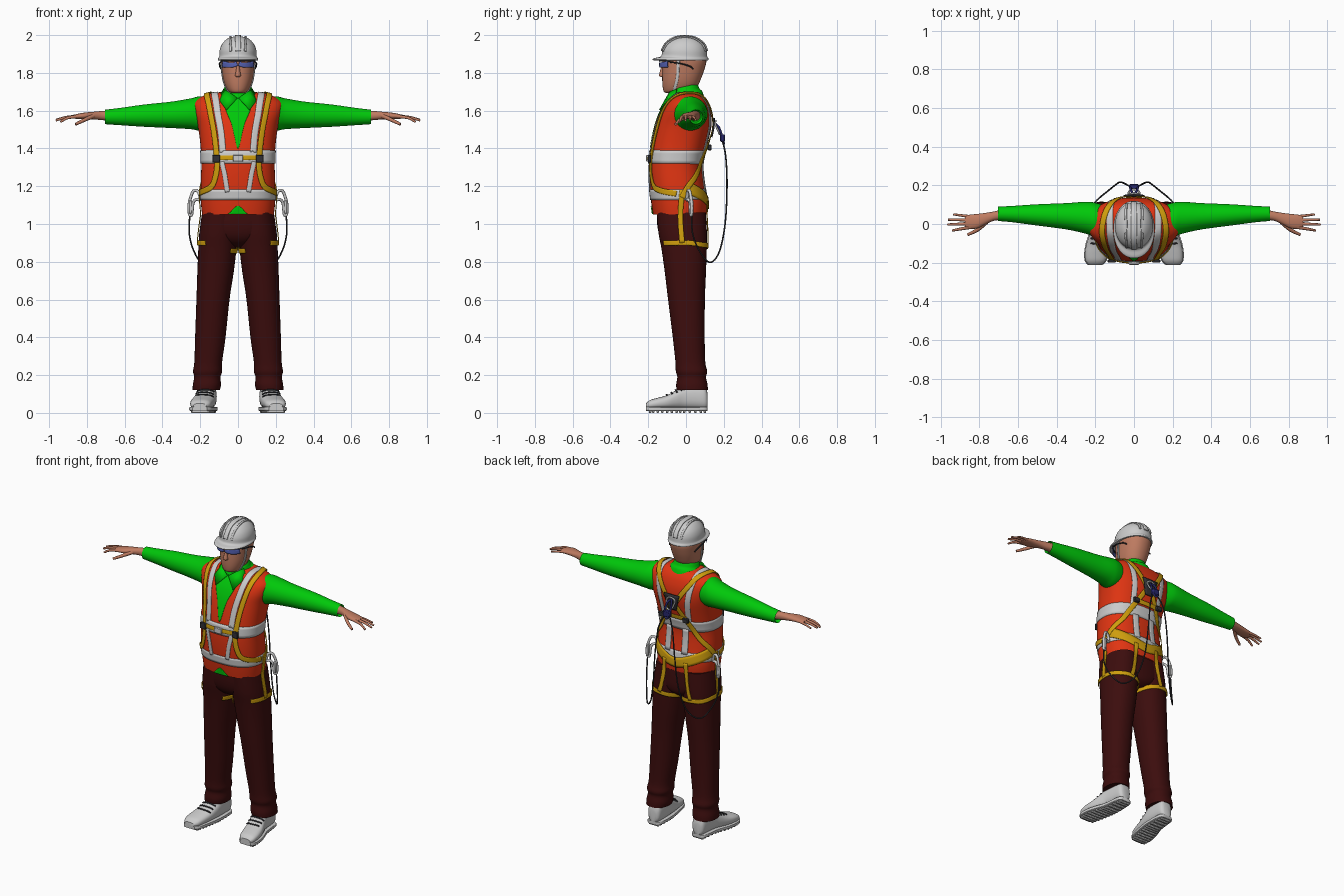
import bpy, bmesh, math
from mathutils import Vector
from mathutils.bvhtree import BVHTree

def material(name, r, g, b):
    m = bpy.data.materials.new(name)
    m.diffuse_color = (r, g, b, 1)
    return m

ORANGE = material("orange", .75, .035, .006)
GREEN = material("green", 0, .58, .003)
MAROON = material("maroon", .045, .004, .004)
YELLOW = material("yellow", .62, .34, .004)
SKIN = material("skin", .52, .2, .12)
DARK = material("dark", .03, .03, .035)
NAVY = material("navy", .02, .02, .15)
LENS = material("lens", .09, .12, .45)
SIDES = ((1, "left_"), (-1, "right_"))

def smooth(pts, k=5, closed=False):
    """Catmull-Rom interpolation of tuples"""
    n, out = len(pts), []
    for i in range(n if closed else n - 1):
        q = [pts[j % n] if closed else pts[max(0, min(n - 1, j))] for j in range(i - 1, i + 3)]
        for s in range(k):
            t = s / k
            out.append(tuple(.5 * (2 * b + (c - a) * t + (2 * a - 5 * b + 4 * c - d) * t * t
                                   + (3 * b - a - 3 * c + d) * t ** 3) for a, b, c, d in zip(*q)))
    return out if closed else out + [tuple(pts[-1])]

def mk(name, verts, faces, mat=None, angle=40):
    me = bpy.data.meshes.new(name)
    me.from_pydata([tuple(v) for v in verts], [], faces)
    bm = bmesh.new()
    bm.from_mesh(me)
    bmesh.ops.recalc_face_normals(bm, faces=bm.faces)
    bm.to_mesh(me)
    bm.free()
    for p in me.polygons:
        p.use_smooth = True
    me.set_sharp_from_angle(angle=math.radians(angle))
    if mat:
        me.materials.append(mat)
    ob = bpy.data.objects.new(name, me)
    bpy.context.collection.objects.link(ob)
    return ob

def loft(name, rows, axis, mat=None, p=2.2, n=36, s=1, k=4, tilt=0):
    """rows of (position, a0, a1, b0, b1) bounding superelliptic sections along an axis"""
    rows, V = smooth(rows, k), []
    for t, a0, a1, b0, b1 in rows:
        for i in range(n):
            u = 2 * math.pi * i / n
            c, d = math.cos(u), math.sin(u)
            a = (a0 + a1) / 2 + (a1 - a0) / 2 * math.copysign(abs(c) ** (2 / p), c)
            b = (b0 + b1) / 2 + (b1 - b0) / 2 * math.copysign(abs(d) ** (2 / p), d)
            x, y, z = {'x': (t, a, b), 'y': (a, t, b), 'z': (a, b, t + tilt * b)}[axis]
            V.append((s * x, y, z))
    F = [(r * n + i, r * n + (i + 1) % n, (r + 1) * n + (i + 1) % n, (r + 1) * n + i)
         for r in range(len(rows) - 1) for i in range(n)]
    F += [tuple(range(n)), tuple(range(len(V) - n, len(V)))]
    return mk(name, V, F, mat)

def sym(rows):
    """(z, half width, front y, back y) to loft rows"""
    return [(z, -w, w, f, b) for z, w, f, b in rows]

def surface(*obs):
    V, F = [], []
    for o in obs:
        k = len(V)
        V += [v.co.copy() for v in o.data.vertices]
        F += [[i + k for i in p.vertices] for p in o.data.polygons]
    return BVHTree.FromPolygons(V, F)

def strap(name, pts, w, mat, bvh, off=.004, closed=False, thick=.004, s=1, k=6, m=4):
    """ribbon laid on a surface"""
    w = w if isinstance(w, tuple) else (w, w)
    P = [bvh.find_nearest(Vector(p))[:2] for p in smooth([(s * x, y, z) for x, y, z in pts], k, closed)]
    L, V = len(P), []
    for i, (p, nrm) in enumerate(P):
        a, b = (P[i - 1][0], P[(i + 1) % L][0]) if closed else (P[max(0, i - 1)][0], P[min(L - 1, i + 1)][0])
        side = nrm.cross(b - a).normalized()
        wi = w[0] + (w[1] - w[0]) * i / (L - 1)
        for j in range(m + 1):
            co, nn = bvh.find_nearest(p + side * wi * (j / m - .5) + nrm * .01)[:2]
            V.append(co + nn * off)
    F = [(i * (m + 1) + j, i * (m + 1) + j + 1, (i + 1) % L * (m + 1) + j + 1, (i + 1) % L * (m + 1) + j)
         for i in range(L if closed else L - 1) for j in range(m)]
    ob = mk(name, V, F, mat)
    mod = ob.modifiers.new("thickness", 'SOLIDIFY')
    mod.thickness, mod.offset = thick, 0
    return ob

def tube(name, pts, r, mat=None, s=1, closed=False, end=1, k=6):
    cu = bpy.data.curves.new(name, 'CURVE')
    cu.dimensions, cu.bevel_depth, cu.bevel_resolution, cu.use_fill_caps = '3D', r, 3, True
    P = smooth(pts, k, closed)
    sp = cu.splines.new('POLY')
    sp.points.add(len(P) - 1)
    for i, (x, y, z) in enumerate(P):
        sp.points[i].co = (s * x, y, z, 1)
        sp.points[i].radius = 1 + (end - 1) * i / len(P)
    sp.use_cyclic_u, sp.use_smooth = closed, True
    if mat:
        cu.materials.append(mat)
    bpy.context.collection.objects.link(bpy.data.objects.new(name, cu))

def box(name, c, d, mat=None):
    V = [(c[0] + i * d[0] / 2, c[1] + j * d[1] / 2, c[2] + k * d[2] / 2)
         for i in (-1, 1) for j in (-1, 1) for k in (-1, 1)]
    ob = mk(name, V, [(0, 1, 3, 2), (4, 5, 7, 6), (0, 1, 5, 4), (2, 3, 7, 6), (0, 2, 6, 4), (1, 3, 7, 5)], mat)
    mod = ob.modifiers.new("bevel", 'BEVEL')
    mod.width = min(d) * .2

# Vest, shirt collar and trousers
vest = loft("vest", sym([(1.05, .19, -.175, .11), (1.12, .197, -.185, .113), (1.22, .197, -.195, .097),
    (1.32, .194, -.197, .09), (1.42, .199, -.186, .113), (1.52, .213, -.165, .135), (1.59, .234, -.14, .132),
    (1.64, .236, -.11, .117), (1.67, .2, -.085, .1), (1.69, .15, -.065, .08), (1.70, .08, -.05, .07)]),
    'z', ORANGE, 2.4, 56)
loft("shirt_collar", sym([(1.655, .115, -.1, .095), (1.685, .1, -.09, .085), (1.70, .083, -.085, .072),
    (1.725, .073, -.082, .062), (1.727, .066, -.075, .055), (1.70, .062, -.07, .05)]), 'z', GREEN, 2, tilt=.22)
hips = loft("trouser_hips", sym([(1.08, .183, -.155, .1), (1, .192, -.153, .108), (.94, .17, -.14, .11),
    (.9, .1, -.11, .1), (.875, .05, -.06, .07)]), 'z', MAROON, 2.4)
body = [vest, hips]
for s, side in SIDES:
    body.append(loft(side + "trouser_leg", [(1.06, 0, .19, -.155, .105), (.95, .002, .205, -.145, .11),
        (.87, .008, .21, -.13, .11), (.75, .022, .215, -.113, .106), (.6, .045, .22, -.095, .1),
        (.4, .066, .227, -.07, .099), (.27, .084, .231, -.056, .102), (.22, .084, .238, -.054, .112),
        (.19, .093, .232, -.046, .106), (.15, .09, .239, -.052, .114), (.12, .096, .24, -.05, .116)],
        'z', MAROON, 2.2, s=s))
    # Sleeve, hand and fingers
    loft(side + "sleeve", [(.13, -.05, .09, 1.51, 1.66), (.2, -.065, .11, 1.495, 1.675), (.25, -.05, .115, 1.502, 1.665),
        (.35, -.028, .108, 1.508, 1.648), (.5, -.008, .102, 1.515, 1.632), (.62, .008, .094, 1.523, 1.615),
        (.695, .015, .09, 1.528, 1.606), (.7, .016, .088, 1.53, 1.604), (.68, .024, .08, 1.54, 1.596)], 'x', GREEN, 2, s=s)
    loft(side + "hand", [(.66, .02, .08, 1.545, 1.6), (.72, .018, .066, 1.55, 1.598), (.765, .0, .058, 1.554, 1.594),
        (.81, -.022, .052, 1.555, 1.59), (.85, -.025, .048, 1.556, 1.583), (.875, -.015, .04, 1.56, 1.577)], 'x', SKIN, 2.2, 20, s)
    for nm, pts, r in (("index", [(.84, -.016, 1.57), (.9, -.026, 1.562), (.94, -.034, 1.54)], .0095),
                       ("middle", [(.85, .002, 1.57), (.91, -.001, 1.564), (.965, -.003, 1.548)], .0098),
                       ("ring", [(.85, .02, 1.57), (.91, .022, 1.565), (.962, .022, 1.552)], .0094),
                       ("little", [(.84, .037, 1.569), (.89, .044, 1.563), (.935, .05, 1.553)], .0085),
                       ("thumb", [(.765, .01, 1.572), (.81, -.03, 1.552), (.86, -.055, 1.528)], .0125)):
        tube(f"{side}{nm}_finger", pts, r, SKIN, s, end=.55)
    # Boot with sole, treads and laces
    rows = [(.115, .135, .185, .03, .1), (.1, .118, .2, .02, .14), (.05, .113, .207, .02, .15),
            (-.01, .113, .215, .02, .145), (-.05, .117, .228, .02, .122), (-.1, .125, .245, .02, .094),
            (-.15, .135, .253, .02, .08), (-.19, .147, .25, .02, .068), (-.212, .168, .235, .025, .05)]
    boot = loft(side + "boot", rows, 'y', None, 2.5, 28, s)
    loft(side + "boot_sole", [(y, a - .005, b + .005, .01, .032) for y, a, b, _, _ in rows], 'y', None, 8, 24, s)
    for y, a, b, _, _ in smooth(rows[1:-1], 2):
        box(side + "boot_tread", (s * (a + b) / 2, y, .008), (b - a - .01, .013, .016))
    top = surface(boot)
    for i in range(4):
        y, z = -.035 - .024 * i, .14 - .012 * i
        strap(side + "boot_lace", [(.13, y + .012, z - .02), (.175, y, z), (.22, y + .012, z - .02)],
              .007, DARK, top, .004, s=s, m=1)
    # Shirt collar flap
    flap = mk(side + "collar_flap", [(s * x, y, z) for x, y, z in ((.004, -.107, 1.668), (.05, -.088, 1.70),
        (.078, -.05, 1.715), (.1, -.06, 1.675), (.095, -.105, 1.65), (.062, -.142, 1.605))],
        [(0, 1, 4, 5), (1, 2, 3, 4)], GREEN)
    flap.modifiers.new("thickness", 'SOLIDIFY').thickness = .006

# Head, neck and nose
loft("neck", sym([(1.62, .06, -.06, .06), (1.7, .058, -.06, .06), (1.78, .058, -.06, .07)]), 'z', SKIN, 2)
head = loft("head", sym([(1.693, .03, -.105, -.02), (1.702, .05, -.118, .02), (1.73, .068, -.124, .06),
    (1.77, .08, -.126, .08), (1.82, .087, -.125, .098), (1.87, .09, -.122, .108), (1.92, .08, -.1, .09)]), 'z', SKIN, 2.2)
loft("nose", sym([(1.778, .008, -.132, -.11), (1.785, .015, -.143, -.11), (1.81, .011, -.138, -.11),
    (1.84, .007, -.128, -.11)]), 'z', SKIN, 2, 14)
on_head = surface(head)
strap("glasses_brow_bar", [(-.085, -.08, 1.862), (-.05, -.12, 1.864), (0, -.13, 1.864), (.05, -.12, 1.864),
      (.085, -.08, 1.862)], .009, DARK, on_head, .016, thick=.006)
strap("chin_strap", [(-.09, -.04, 1.88), (-.085, -.045, 1.78), (-.06, -.06, 1.715), (0, -.07, 1.69),
      (.06, -.06, 1.715), (.085, -.045, 1.78), (.09, -.04, 1.88)], .016, None, on_head, .003)
for s, side in SIDES:
    strap(side + "glasses_lens", [(.004, -.13, 1.85), (.02, -.13, 1.843), (.05, -.12, 1.842), (.075, -.09, 1.846)],
          (.022, .032), LENS, on_head, .016, thick=.003, s=s)
    tube(side + "glasses_temple", [(.09, -.085, 1.857), (.098, -.03, 1.85), (.096, .02, 1.835), (.09, .04, 1.82)], .004, DARK, s)

# Hard hat with peak and ridges
helmet = loft("helmet", sym([(1.866, .104, -.172, .117), (1.872, .107, -.177, .12), (1.879, .104, -.165, .117),
    (1.888, .099, -.132, .112), (1.92, .097, -.126, .109), (1.95, .086, -.11, .096), (1.975, .065, -.083, .07),
    (1.988, .042, -.055, .042), (1.993, .015, -.025, .012)]), 'z', None, 2.1, 48)
on_hat = surface(helmet)
for x, w in ((0, .03), (.04, .012), (-.04, .012)):
    strap("helmet_ridge", [(x, -.125, 1.915), (x, -.1, 1.955), (x, -.01, 1.99), (x, .085, 1.955), (x, .105, 1.915)],
          w, None, on_hat, .003, thick=.008)

# Shirt showing through the vest opening
on_vest, on_body = surface(vest), surface(*body)
strap("shirt_front", [(0, -.088, 1.665), (0, -.14, 1.59), (0, -.165, 1.52), (0, -.19, 1.4)], (.18, .006),
      GREEN, on_vest, .002, thick=.002, m=12)
strap("shirt_hem", [(0, -.188, 1.095), (0, -.178, 1.052)], (.01, .11), GREEN, on_vest, .003, m=6)

# Reflective tape
for z, w in ((1.355, .07), (1.155, .055)):
    ring = [(.2 * math.cos(a), -.045 + .15 * math.sin(a), z) for a in [i * math.pi / 8 for i in range(16)]]
    strap("reflective_band", ring, w, None, on_vest, .003, True, .002)
for s, side in SIDES:
    strap(side + "reflective_brace", [(.09, .1, 1.36), (.1, .13, 1.52), (.12, .1, 1.65), (.125, .02, 1.69), (.12, -.07, 1.67),
          (.105, -.14, 1.57), (.09, -.17, 1.48), (.08, -.185, 1.38)], .035, None, on_vest, .003, thick=.002, s=s)
    strap(side + "reflective_front", [(.085, -.19, 1.33), (.068, -.19, 1.25), (.055, -.185, 1.17)], .025, None, on_vest, .003, s=s)
    strap(side + "reflective_back", [(.06, .09, 1.33), (.06, .1, 1.17)], .04, None, on_vest, .003, s=s)
    # Harness webbing
    strap(side + "shoulder_strap", [(.015, .14, 1.5), (.075, .13, 1.59), (.14, .07, 1.68), (.16, -.01, 1.68), (.15, -.1, 1.62),
          (.133, -.15, 1.52), (.118, -.18, 1.4), (.112, -.19, 1.3), (.13, -.17, 1.21), (.16, -.13, 1.18), (.195, -.05, 1.16)],
          .03, YELLOW, on_vest, .008, s=s)
    strap(side + "back_strap", [(.015, .14, 1.5), (.075, .12, 1.4), (.135, .08, 1.3), (.185, .01, 1.2), (.197, -.02, 1.14)],
          .03, YELLOW, on_vest, .008, s=s)
    strap(side + "hip_strap", [(.198, -.02, 1.18), (.205, -.03, 1.04), (.208, -.02, .9)], .028, YELLOW, on_body, .007, s=s)
    strap(side + "seat_strap", [(.075, .11, 1.12), (.085, .11, 1), (.11, .11, .89)], .026, YELLOW, on_body, .007, s=s)
    strap(side + "thigh_strap", [(.165, -.11, .9), (.2, -.06, .9), (.21, .02, .9), (.18, .08, .89), (.11, .11, .885),
          (.05, .09, .875), (.02, .03, .865), (.02, -.04, .86), (.045, -.1, .86)], .026, YELLOW, surface(body[2 if s > 0 else 3]), .006, s=s)
    box(side + "chest_adjuster", (s * .115, -.192, 1.345), (.042, .016, .04), DARK)
    box(side + "back_adjuster", (s * .085, .125, 1.405), (.04, .02, .03), DARK)
    # Lanyard hook and cord
    tube(side + "lanyard_hook", [(.2, .005, 1.13), (.212, .01, 1.172), (.238, .02, 1.172), (.258, .03, 1.11),
         (.258, .03, 1.055), (.245, .025, 1.05), (.238, .02, 1.11), (.222, .012, 1.13)], .008, None, s, True)
    box(side + "hook_body", (s * .252, .027, 1.09), (.018, .026, .07))
    tube(side + "lanyard_cord", [(.255, .03, 1.05), (.258, .035, .95), (.235, .07, .86), (.19, .125, .797), (.13, .175, .85),
         (.09, .207, 1), (.07, .217, 1.2), (.05, .21, 1.36), (.012, .19, 1.45)], .0042, DARK, s)
strap("seat_pad", [(-.19, .01, 1.19), (-.14, .08, 1.155), (0, .11, 1.11), (.14, .08, 1.155), (.19, .01, 1.19)],
      .062, YELLOW, on_vest, .006)
strap("chest_strap", [(-.11, -.18, 1.35), (0, -.197, 1.35), (.11, -.18, 1.35)], .024, YELLOW, on_vest, .007)
box("chest_buckle", (0, -.203, 1.348), (.055, .016, .036))
strap("back_cross_strap", [(-.085, .11, 1.41), (0, .115, 1.41), (.085, .11, 1.41)], .026, YELLOW, on_vest, .009)

# Dorsal plate, ring and connector
strap("dorsal_plate", [(0, .135, 1.56), (0, .135, 1.46)], (.11, .05), DARK, on_vest, .013, thick=.008)
tube("dorsal_ring", [(-.028, .155, 1.53), (0, .158, 1.545), (.028, .155, 1.53), (.022, .172, 1.49), (0, .178, 1.475),
     (-.022, .172, 1.49)], .005, None, closed=True)
tube("connector", [(0, .155, 1.53), (.016, .175, 1.51), (.018, .195, 1.45), (0, .2, 1.425), (-.018, .195, 1.45),
     (-.016, .175, 1.51)], .006, NAVY, closed=True)
box("connector_block", (0, .193, 1.455), (.05, .026, .04), NAVY)
